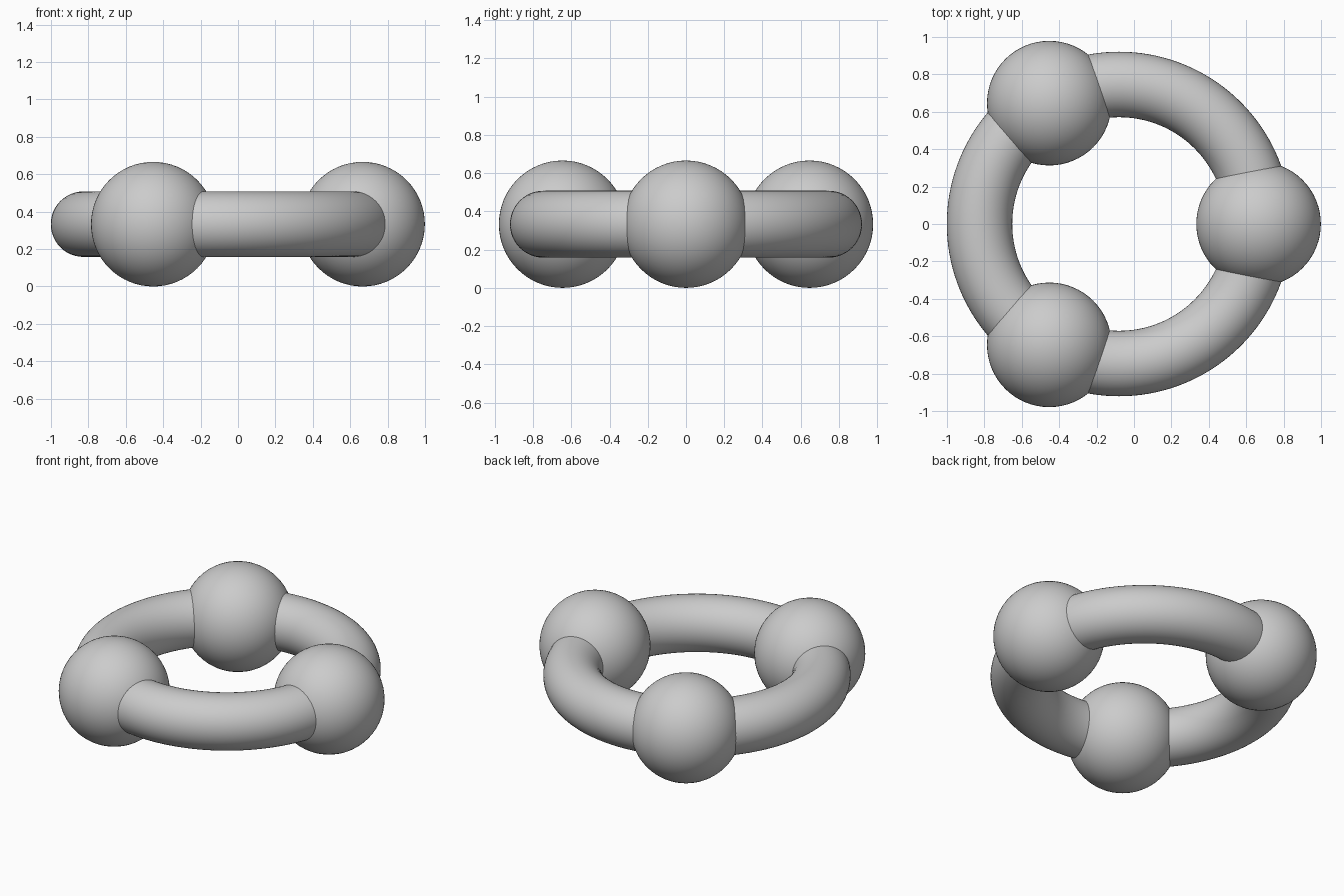
import bpy
import math

cube = bpy.data.objects.get("Cube")
if cube:
    bpy.data.objects.remove(cube)

RING_X, MID_Z = -0.08, 0.333
RING_R, TUBE_R, BALL_R = 0.746, 0.175, 0.333

grey = bpy.data.materials.new("plain_grey")
grey.use_nodes = True
colour = (0.6, 0.6, 0.6, 1.0)
grey.diffuse_color = colour
grey.node_tree.nodes["Principled BSDF"].inputs["Base Color"].default_value = colour


def finish(name):
    obj = bpy.context.object
    obj.name = name
    obj.data.materials.append(grey)
    bpy.ops.object.shade_smooth()


# Round ring joining the balls
bpy.ops.mesh.primitive_torus_add(
    major_segments=144, minor_segments=48, major_radius=RING_R,
    minor_radius=TUBE_R, location=(RING_X, 0, MID_Z))
finish("ring")

# Three balls spaced evenly around the ring
for name, degrees in (("left_ball", 0), ("back_right_ball", 120), ("front_right_ball", 240)):
    a = math.radians(degrees)
    bpy.ops.mesh.primitive_uv_sphere_add(
        segments=64, ring_count=32, radius=BALL_R,
        location=(RING_X + RING_R * math.cos(a), RING_R * math.sin(a), MID_Z))
    finish(name)
